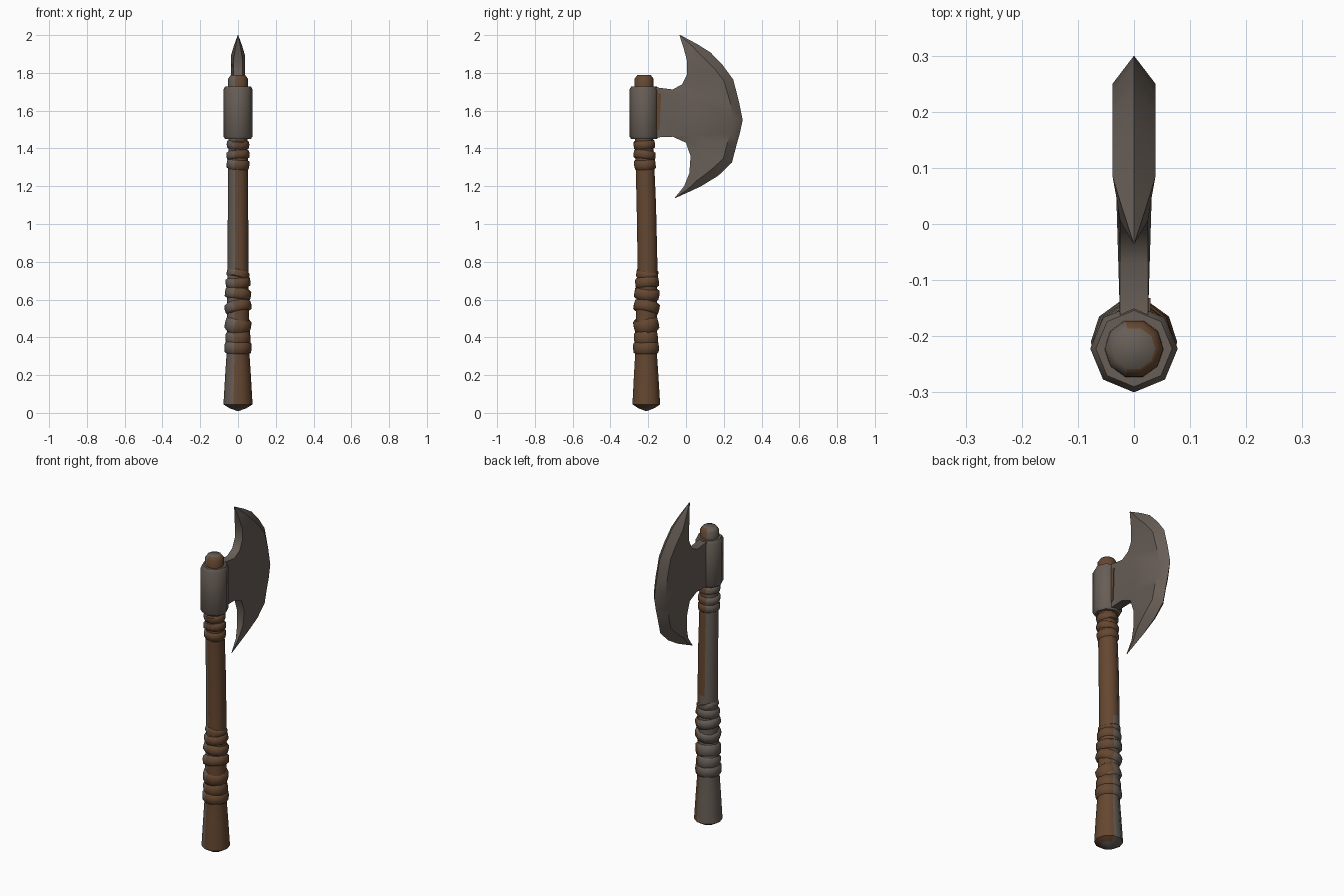
import bpy, math
from mathutils import Vector, Matrix

if "Cube" in bpy.data.objects:
    bpy.data.objects.remove(bpy.data.objects["Cube"])


def material(name, rgb):
    m = bpy.data.materials.new(name)
    m.use_nodes = True
    m.diffuse_color = (*rgb, 1)
    m.node_tree.nodes["Principled BSDF"].inputs["Base Color"].default_value = (*rgb, 1)
    return m


GREY = material("worn_grey", (0.135, 0.110, 0.092))
BROWN = material("brown_leather", (0.130, 0.063, 0.030))
RUST = material("dull_rust", (0.125, 0.080, 0.055))


def build(name, verts, faces, mats, rule=None, angle=55):
    mesh = bpy.data.meshes.new(name)
    mesh.from_pydata(verts, [], faces)
    obj = bpy.data.objects.new(name, mesh)
    bpy.context.collection.objects.link(obj)
    for m in mats:
        mesh.materials.append(m)
    bpy.ops.object.select_all(action='DESELECT')
    obj.select_set(True)
    bpy.context.view_layer.objects.active = obj
    bpy.ops.object.mode_set(mode='EDIT')
    bpy.ops.mesh.select_all(action='SELECT')
    bpy.ops.mesh.remove_doubles(threshold=0.0005)
    bpy.ops.mesh.normals_make_consistent(inside=False)
    bpy.ops.object.mode_set(mode='OBJECT')
    if rule:
        for p in mesh.polygons:
            p.material_index = rule(p)
    bpy.ops.object.shade_smooth_by_angle(angle=math.radians(angle))
    return obj


# The shaft bends gently: its centre line as a function of height
LINE = [(0, -0.21), (0.4, -0.212), (0.8, -0.204), (1.1, -0.21), (1.45, -0.222), (2, -0.222)]


def centre(z):
    for (a, ya), (b, yb) in zip(LINE, LINE[1:]):
        if z <= b:
            return ya + (yb - ya) * max(0, z - a) / (b - a)
    return LINE[-1][1]


def worn_side(p):
    # grey on the -x side, slightly further round the back low down
    n = p.normal
    if abs(n.z) > 0.9:
        return 1
    limit = 0.3 if p.center.z < 0.75 and n.y > 0.5 else -0.2
    return 1 if n.x < limit else 0


def lathe(name, rows, sides, mats, rule=None, tilt=(0, 0), z0=0, caps=True):
    verts, faces = [], []
    turn = Matrix.Rotation(tilt[0], 3, 'X') @ Matrix.Rotation(tilt[1], 3, 'Y')
    for z, r in rows:
        for i in range(sides):
            a = 2 * math.pi * i / sides
            v = turn @ Vector((r * math.cos(a), r * math.sin(a), z - z0))
            verts.append((v.x, v.y + centre(z), v.z + z0))
    for j in range(len(rows) - 1):
        for i in range(sides):
            k = (i + 1) % sides
            faces.append((j * sides + i, j * sides + k, (j + 1) * sides + k, (j + 1) * sides + i))
    if caps:
        faces.append(tuple(range(sides)))
        faces.append(tuple(range(len(verts) - sides, len(verts))))
    return build(name, verts, faces, mats, rule)


# Shaft
lathe("shaft", [(0.01, 0.004), (0.025, 0.045), (0.045, 0.077), (0.065, 0.076), (0.2, 0.068),
                (0.32, 0.06), (0.55, 0.058), (0.8, 0.055), (1.1, 0.054), (1.3, 0.052),
                (1.45, 0.051), (1.72, 0.053), (1.77, 0.052), (1.788, 0.038)],
      10, [BROWN, GREY], worn_side)

# Leather wraps: height, width, radius, tilt about x and y
WRAPS = [(0.345, 0.07, 0.072, 0.02, 0.03), (0.395, 0.08, 0.067, 0.12, -0.1),
         (0.465, 0.08, 0.070, 0.25, 0.2), (0.56, 0.06, 0.072, -0.22, -0.2),
         (0.63, 0.06, 0.070, -0.12, 0.15), (0.69, 0.06, 0.066, 0.1, -0.1),
         (0.735, 0.05, 0.061, -0.15, 0.25), (1.315, 0.06, 0.060, 0.08, 0.1),
         (1.365, 0.05, 0.062, -0.15, -0.1), (1.42, 0.05, 0.060, 0.08, 0.04)]
for n, (z, w, r, tx, ty) in enumerate(WRAPS):
    h = w / 2
    lathe(f"grip_wrap_{n + 1}", [(z - h, r - 0.016), (z - h * 0.7, r - 0.002), (z, r),
                                 (z + h * 0.7, r - 0.002), (z + h, r - 0.016)],
          10, [BROWN, GREY], worn_side, (tx, ty), z, caps=False)

# Iron socket around the shaft
lathe("head_socket", [(1.449, 0.05), (1.449, 0.068), (1.465, 0.078), (1.71, 0.078),
                      (1.728, 0.068), (1.728, 0.05)], 8, [GREY], caps=False)

# Blade: stations of inner edge and outer edge (y, z), from upper to lower tip
STATIONS = [((-0.035, 2.0), (-0.03, 2.0)), ((-0.012, 1.93), (0.06, 1.952)),
            ((0.006, 1.86), (0.13, 1.908)), ((0.005, 1.79), (0.195, 1.84)),
            ((-0.02, 1.74), (0.25, 1.765)), ((-0.07, 1.712), (0.267, 1.70)),
            ((-0.17, 1.725), (0.282, 1.64)), ((-0.17, 1.6), (0.3, 1.55)),
            ((-0.17, 1.458), (0.285, 1.48)), ((-0.07, 1.462), (0.268, 1.42)),
            ((0.0, 1.43), (0.243, 1.325)), ((0.024, 1.36), (0.17, 1.255)),
            ((0.018, 1.27), (0.08, 1.2)), ((-0.01, 1.2), (0.02, 1.172)),
            ((-0.06, 1.138), (-0.055, 1.138))]
verts, faces = [], []
last = len(STATIONS) - 1
for s, (inner, outer) in enumerate(STATIONS):
    a, b = Vector(inner), Vector(outer)
    thick = min(1, (b - a).length / 0.13)
    rim = max(0.6, 1 - 0.05 / max(0.01, (b - a).length))
    for side in (1, -1):
        for t, half in ((0, 0.025), (rim * 0.5, 0.031), (rim, 0.038)):
            p = a.lerp(b, t)
            verts.append((side * half * thick, p.x, p.y))
    verts.append((0, b.x, b.y))
LOOP = [0, 1, 2, 6, 5, 4, 3]
for s in range(last):
    for i, k in zip(LOOP, LOOP[1:] + LOOP[:1]):
        faces.append((s * 7 + i, s * 7 + k, (s + 1) * 7 + k, (s + 1) * 7 + i))
for s in (0, last):
    faces.append(tuple(s * 7 + i for i in LOOP))


def rusty(p):
    c, n = p.center, p.normal
    return 1 if n.x > 0.2 and c.y > 0.05 and 1.19 < c.z < 1.24 else 0


build("axe_blade", verts, faces, [GREY, RUST], rusty, 40)

# Brown streak beside the socket
x0, x1 = 0.024, 0.0295
streak = [(x, y, z) for x in (x0, x1)
          for y, z in ((-0.165, 1.48), (-0.14, 1.5), (-0.132, 1.69), (-0.165, 1.7))]
build("neck_streak", streak, [(0, 1, 2, 3), (4, 5, 6, 7), (0, 1, 5, 4), (1, 2, 6, 5),
                              (2, 3, 7, 6), (3, 0, 4, 7)], [BROWN])
